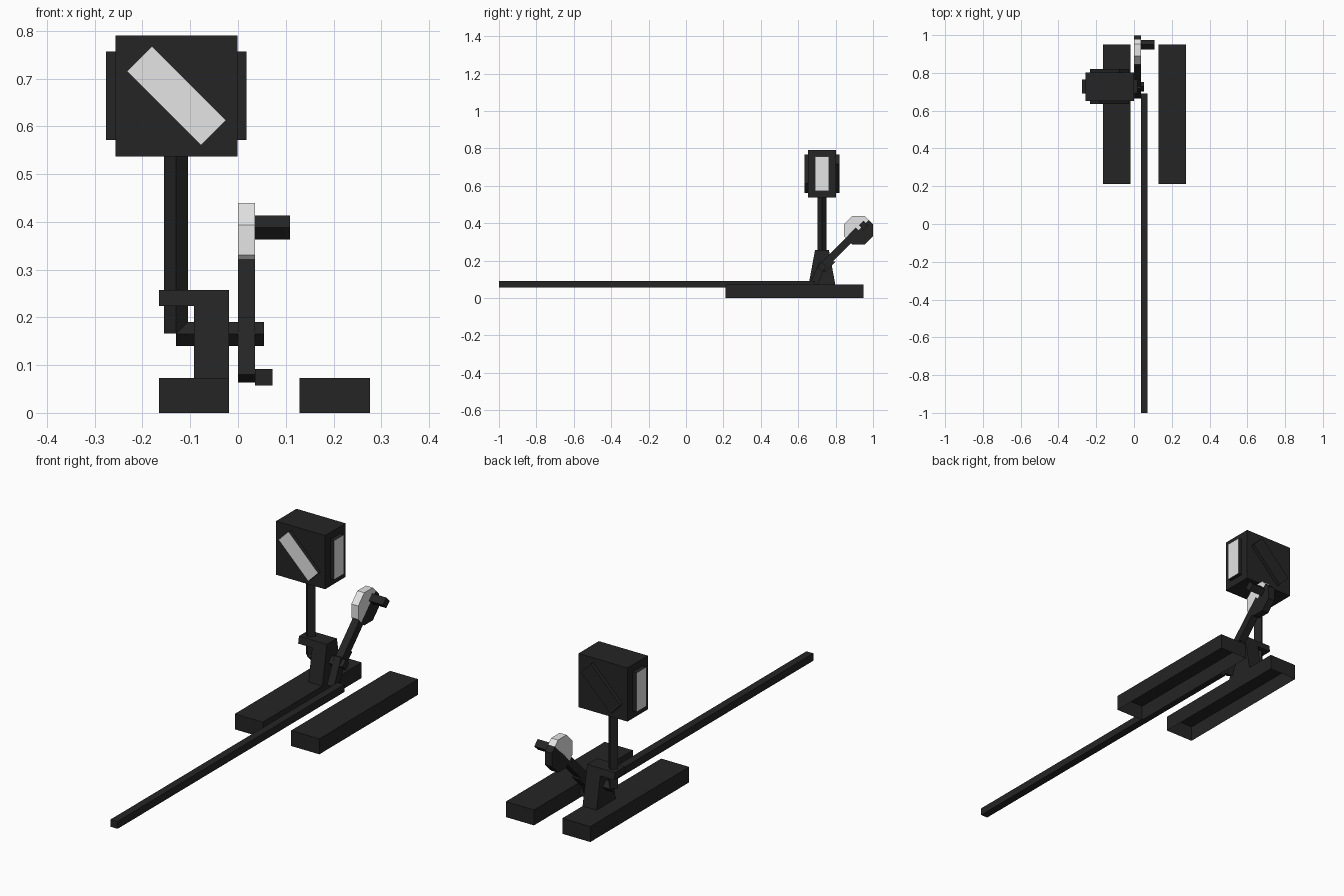
import bpy, bmesh, math
from mathutils import Vector, Matrix

if "Cube" in bpy.data.objects:
    bpy.data.objects.remove(bpy.data.objects["Cube"])


def material(name, c):
    m = bpy.data.materials.new(name)
    m.diffuse_color = (c, c, c, 1)
    m.use_nodes = True
    m.node_tree.nodes["Principled BSDF"].inputs["Base Color"].default_value = m.diffuse_color
    return m


BLACK = material("black iron", 0.018)
WHITE = material("white paint", 0.78)


def finish(name, bm, rule=None):
    """Turn a bmesh into an object; faces matching the rule become white."""
    bmesh.ops.recalc_face_normals(bm, faces=bm.faces)
    bm.normal_update()
    me = bpy.data.meshes.new(name)
    me.materials.append(BLACK)
    me.materials.append(WHITE)
    if rule:
        for f in bm.faces:
            f.material_index = int(rule(f))
    bm.to_mesh(me)
    bm.free()
    ob = bpy.data.objects.new(name, me)
    bpy.context.collection.objects.link(ob)
    return ob


def box_mesh(x0, x1, y0, y1, z0, z1):
    bm = bmesh.new()
    bmesh.ops.create_cube(bm, size=1)
    for v in bm.verts:
        v.co = ((x0 + x1) / 2 + v.co.x * (x1 - x0),
                (y0 + y1) / 2 + v.co.y * (y1 - y0),
                (z0 + z1) / 2 + v.co.z * (z1 - z0))
    return bm


def prism_mesh(profile, x0, x1):
    """Extrude a (y, z) profile along x."""
    bm = bmesh.new()
    face = bm.faces.new([bm.verts.new((x0, y, z)) for y, z in profile])
    ext = bmesh.ops.extrude_face_region(bm, geom=[face])
    for v in ext["geom"]:
        if isinstance(v, bmesh.types.BMVert):
            v.co.x = x1
    return bm


def diamond(y, z, r=0.025):
    return [(y - r, z), (y, z + r), (y + r, z), (y, z - r)]


def bar(a, b, half):
    """Rectangle profile running from a to b."""
    a, b = Vector(a), Vector(b)
    d = (b - a).normalized() * half
    n = Vector((-d.y, d.x))
    return [tuple(p) for p in (a + n, b + n, b - n, a - n)]


YC, LX, LZ = 0.727, -0.129, 0.664     # stand centre y, lantern centre x and z
AXLE = (YC, 0.165)
WEIGHT = (0.922, 0.362)

# sleepers, open underneath
for name, x0, x1 in (("left_sleeper", -0.165, -0.019), ("right_sleeper", 0.129, 0.276)):
    bm = box_mesh(x0, x1, 0.212, 0.949, 0, 0.073)
    bm.normal_update()
    bmesh.ops.delete(bm, geom=[f for f in bm.faces if f.normal.z < -0.5], context='FACES')
    finish(name, bm)


# tapered stand with an overhanging bearing plate
def taper(z0, z1):
    h = lambda z: 0.071 - (z - 0.073) / 0.184 * 0.034
    return [(YC - h(z0), z0), (YC - h(z1), z1), (YC + h(z1), z1), (YC + h(z0), z0)]


finish("stand_body", prism_mesh(taper(0.073, 0.257), -0.092, -0.019))
finish("bearing_plate", prism_mesh(taper(0.224, 0.257), -0.165, -0.092))

# lantern post (square bar turned on edge) and axle
bm = bmesh.new()
bmesh.ops.create_cone(bm, cap_ends=True, segments=4, radius1=0.025, radius2=0.025,
                      depth=0.375, matrix=Matrix.Translation((-0.13, YC, 0.166 + 0.1875)))
finish("lantern_post", bm)
finish("axle", prism_mesh(diamond(*AXLE), -0.13, 0.054))

# lever: upper arm, lower arm and hub lug
finish("lever_upper_arm", prism_mesh(bar(AXLE, WEIGHT, 0.02), 0, 0.036))
finish("lever_lower_arm", prism_mesh(bar((0.735, 0.192), (0.682, 0.072), 0.02), 0, 0.036))
finish("lever_lug", prism_mesh([(0.74, 0.135), (0.74, 0.165), (0.765, 0.196), (0.801, 0.196)], 0, 0.036))

# octagonal counterweight, white on the upper half of the lever line
R = 0.077 / math.cos(math.pi / 8)
octagon = [(WEIGHT[0] + R * math.cos(math.pi / 8 + i * math.pi / 4),
            WEIGHT[1] + R * math.sin(math.pi / 8 + i * math.pi / 4)) for i in range(8)]
bm = prism_mesh(octagon, 0, 0.036)
bmesh.ops.bisect_plane(bm, geom=bm.verts[:] + bm.edges[:] + bm.faces[:],
                       plane_co=(0, *WEIGHT), plane_no=(0, -1, 1))


def above_line(f):
    c = f.calc_center_median()
    return c.z - WEIGHT[1] > c.y - WEIGHT[0]


finish("counterweight", bm, above_line)
finish("lever_handle", prism_mesh(diamond(0.95, 0.388), 0.036, 0.109))

# throw rod
finish("throw_rod", box_mesh(0.036, 0.072, -1.0, 0.69, 0.057, 0.092))

# lantern box
finish("lantern_box", box_mesh(LX - 0.128, LX + 0.128, YC - 0.076, YC + 0.076, 0.537, 0.79))

# raised signal plates: diagonal on front and back, upright on both sides
for i, (name, diagonal) in enumerate((("front_signal", True), ("right_signal", False),
                                      ("back_signal", True), ("left_signal", False))):
    length, inner, outer = (0.219, 0.076, 0.093) if diagonal else (0.185, 0.128, 0.147)
    bm = box_mesh(-0.037, 0.037, -outer, -inner, -length / 2, length / 2)
    bm.normal_update()
    turn = Matrix.Rotation(i * math.pi / 2, 4, 'Z')
    tilt = Matrix.Rotation(-math.pi / 4 if diagonal else 0, 4, 'Y')
    bm.transform(Matrix.Translation((LX, YC, LZ)) @ turn @ tilt)
    out = turn @ Vector((0, -1, 0))
    finish(name, bm, lambda f: f.normal.dot(out) > 0.9)
